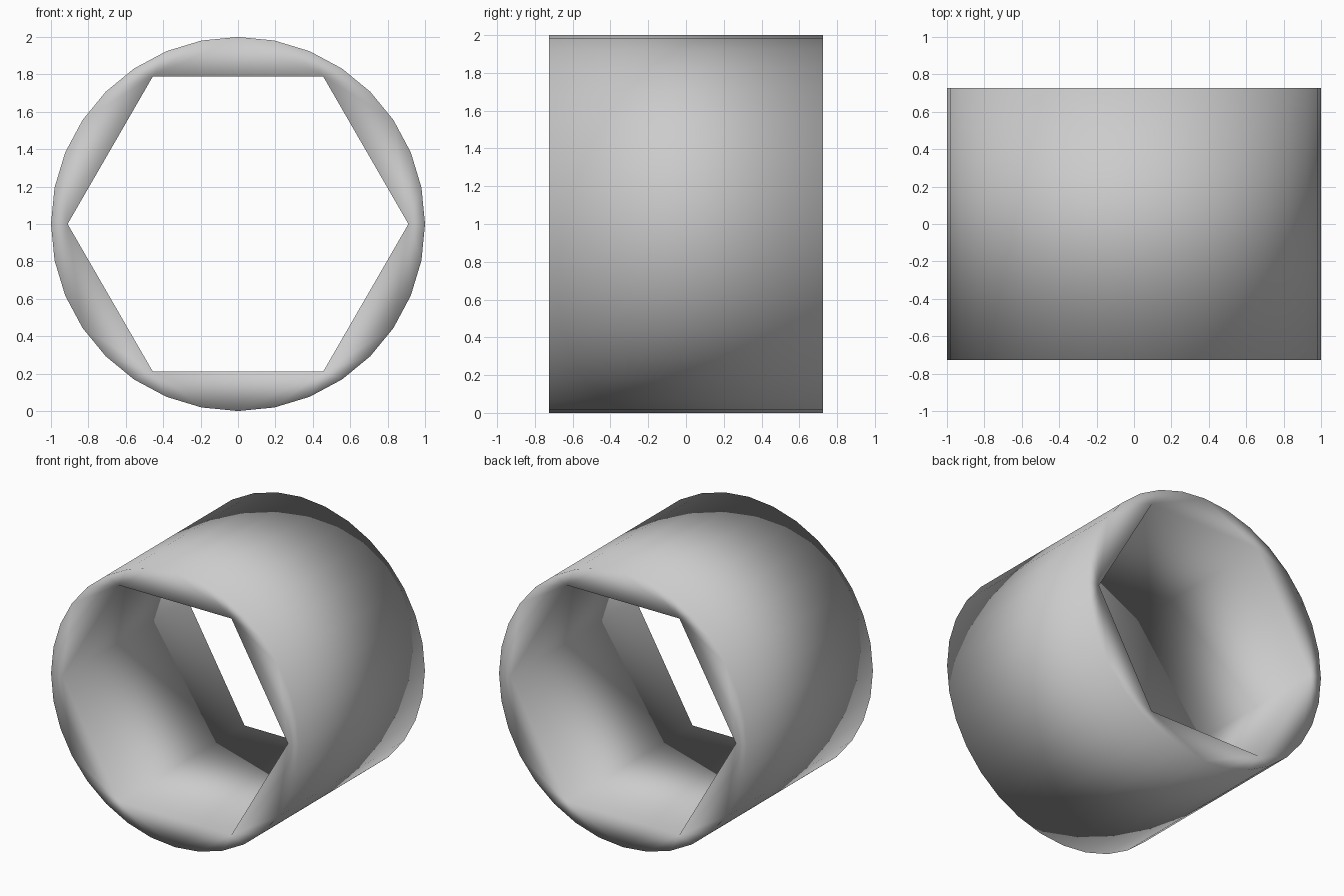
import bpy, bmesh, math

if "Cube" in bpy.data.objects:
    bpy.data.objects.remove(bpy.data.objects["Cube"])

HALF = 0.726      # half length along y
OUTER_R = 1.0     # 32-sided outside
HEX_R = 0.911     # six-sided bore


def ring(bm, radius, sides, y):
    """Closed loop of edges around the y axis; returns its vertices and edges."""
    vs = [bm.verts.new((radius * math.cos(math.tau * i / sides), y,
                        1 + radius * math.sin(math.tau * i / sides)))
          for i in range(sides)]
    es = [bm.edges.new((vs[i], vs[(i + 1) % sides])) for i in range(sides)]
    return vs, es


def wall(bm, a, b):
    """Quads joining two matching loops."""
    n = len(a)
    for i in range(n):
        j = (i + 1) % n
        bm.faces.new((a[i], a[j], b[j], b[i]))


bm = bmesh.new()
outer_f, outer_fe = ring(bm, OUTER_R, 32, -HALF)
outer_b, outer_be = ring(bm, OUTER_R, 32, HALF)
hex_f, hex_fe = ring(bm, HEX_R, 6, -HALF)
hex_b, hex_be = ring(bm, HEX_R, 6, HALF)

# Outer shell and hexagonal bore
wall(bm, outer_f, outer_b)
wall(bm, hex_f, hex_b)

# End faces with the hexagonal opening
for edges in (outer_fe + hex_fe, outer_be + hex_be):
    bmesh.ops.triangle_fill(bm, edges=edges, use_beauty=True, normal=(0, 1, 0))

bmesh.ops.recalc_face_normals(bm, faces=bm.faces[:])
for f in bm.faces:
    f.smooth = True

mesh = bpy.data.meshes.new("hex_bore_sleeve")
bm.to_mesh(mesh)
bm.free()
sleeve = bpy.data.objects.new("hex_bore_sleeve", mesh)
bpy.context.collection.objects.link(sleeve)
